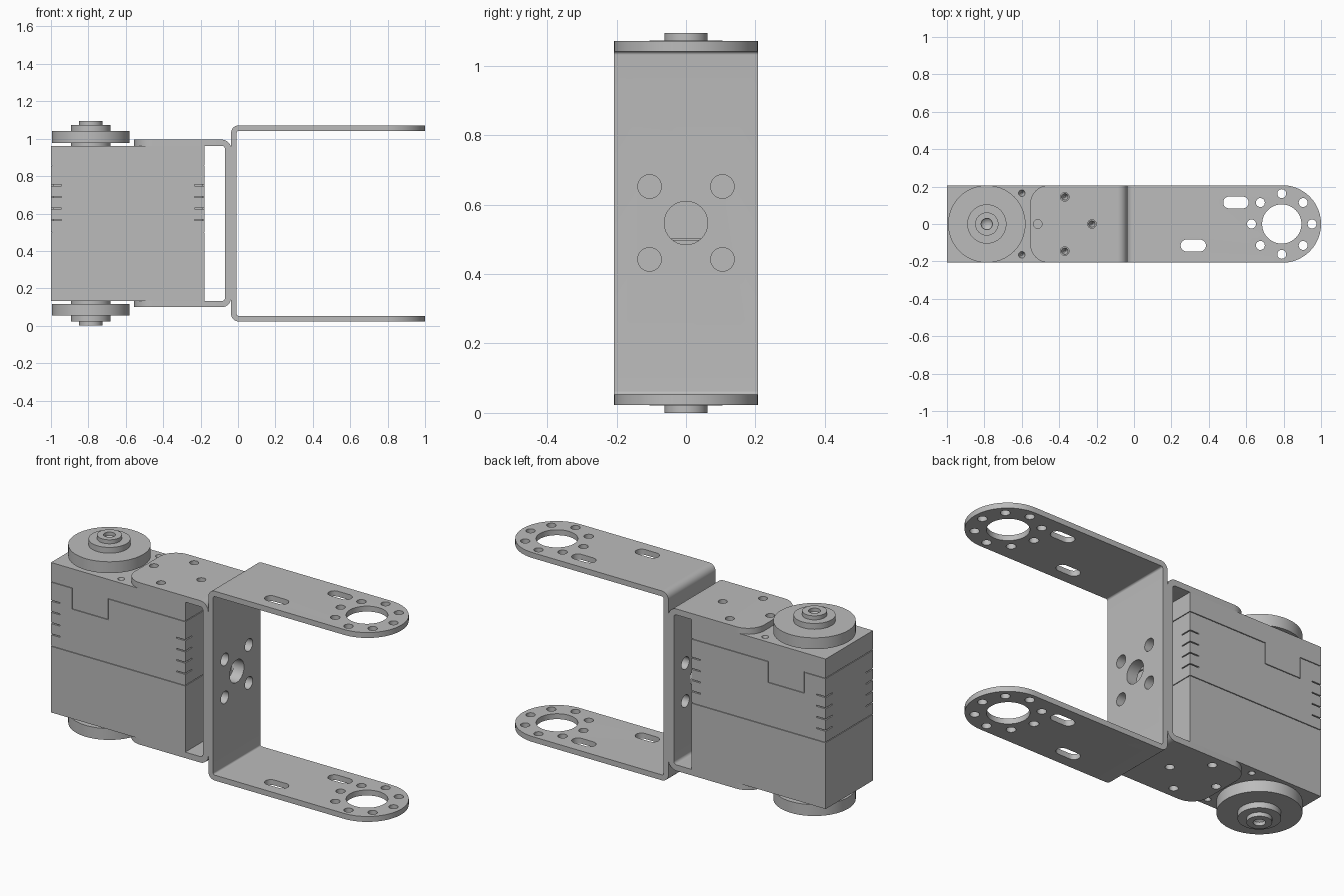
import bpy, bmesh, math
from mathutils import Matrix, Vector

cube = bpy.data.objects.get("Cube")
if cube:
    bpy.data.objects.remove(cube, do_unlink=True)

grey = bpy.data.materials.new("matte_grey")
grey.use_nodes = True
COLOUR = (0.5, 0.5, 0.5, 1)
grey.diffuse_color = COLOUR
grey.node_tree.nodes["Principled BSDF"].inputs["Base Color"].default_value = COLOUR

MID = 0.547      # mid height, everything mirrors about it
HALF = 0.207     # half depth
HORN_X = -0.787  # servo axis
EYE_X = 0.79     # bracket pivot axis


def to_object(bm, name):
    bmesh.ops.recalc_face_normals(bm, faces=bm.faces)
    mesh = bpy.data.meshes.new(name)
    bm.to_mesh(mesh)
    bm.free()
    mesh.materials.append(grey)
    ob = bpy.data.objects.new(name, mesh)
    bpy.context.collection.objects.link(ob)
    return ob


def add_box(bm, x0, x1, y0, y1, z0, z1):
    size = Matrix.Diagonal((x1 - x0, y1 - y0, z1 - z0, 1))
    centre = Matrix.Translation(((x0 + x1) / 2, (y0 + y1) / 2, (z0 + z1) / 2))
    bmesh.ops.create_cube(bm, size=1, matrix=centre @ size)


def add_cylinder(bm, centre, r, depth, axis="Z", r2=None, segments=32):
    turn = Matrix.Rotation(math.pi / 2, 4, "Y") if axis == "X" else Matrix()
    bmesh.ops.create_cone(bm, cap_ends=True, segments=segments, radius1=r,
                          radius2=r if r2 is None else r2, depth=depth,
                          matrix=Matrix.Translation(centre) @ turn)


def add_prism(bm, points, offset):
    face = bm.faces.new([bm.verts.new(p) for p in points])
    new = bmesh.ops.extrude_face_region(bm, geom=[face])["geom"]
    bmesh.ops.translate(bm, vec=offset, verts=[v for v in new if isinstance(v, bmesh.types.BMVert)])


def arc(cx, cy, r, start, end, steps=10):
    angles = [math.radians(start + (end - start) * i / steps) for i in range(steps + 1)]
    return [(cx + r * math.cos(a), cy + r * math.sin(a)) for a in angles]


def boolean(ob, bm, operation="DIFFERENCE"):
    cutter = to_object(bm, "cutter")
    cutter.hide_render = True
    mod = ob.modifiers.new("cut", "BOOLEAN")
    mod.operation, mod.solver, mod.object = operation, "EXACT", cutter
    mod.use_self = True
    bpy.context.view_layer.objects.active = ob
    bpy.ops.object.modifier_apply(modifier=mod.name)
    bpy.data.objects.remove(cutter, do_unlink=True)


def smooth(ob):
    bpy.ops.object.select_all(action="DESELECT")
    ob.select_set(True)
    bpy.context.view_layer.objects.active = ob
    bpy.ops.object.shade_smooth_by_angle(angle=math.radians(30))


def u_strip(name, back, tip, half_h, t, r):
    """Bent sheet strip: back is the outer x of its web, tip the end of its arms."""
    s = 1 if tip > back else -1
    c = back + s * r
    outer = arc(r, half_h - r, r, 90, 180) + arc(r, r - half_h, r, 180, 270)
    inner = arc(r, r - half_h, r - t, 270, 180) + arc(r, half_h - r, r - t, 180, 90)
    end = abs(tip - back)
    loop = [(end, half_h)] + outer + [(end, -half_h), (end, t - half_h)] + inner + [(end, half_h - t)]
    bm = bmesh.new()
    add_prism(bm, [(back + s * u, -HALF, MID + w) for u, w in loop], Vector((0, 2 * HALF, 0)))
    return to_object(bm, name)


def round_tip(ob, outline):
    bm = bmesh.new()
    add_prism(bm, [(x, y, -1) for x, y in outline], Vector((0, 0, 3)))
    boolean(ob, bm, "INTERSECT")


def web_holes(bm, x):
    add_cylinder(bm, (x, 0, MID), 0.0625, 0.1, "X")
    for y in (-0.105, 0.105):
        for z in (-0.105, 0.105):
            add_cylinder(bm, (x, y, MID + z), 0.034, 0.1, "X")


# Servo case with seams, corner vents and screw holes
X0, X1, CASE_H = -1.0, -0.178, 0.415
bm = bmesh.new()
add_box(bm, X0, X1, -HALF, HALF, MID - CASE_H, MID + CASE_H)
case = to_object(bm, "servo_case")
bm = bmesh.new()
SEAM, DEEP = 0.002, 0.005
TAB0, TAB1, TAB_Z, LID_Z, SPLIT_Z = -0.87, -0.65, 0.74, 0.855, 0.5
for side in (-1, 1):
    y0, y1 = sorted((side * (HALF - DEEP), side * (HALF + 0.02)))
    for a, b, z in ((X0 - 0.02, TAB0, LID_Z), (TAB0, TAB1, TAB_Z),
                    (TAB1, X1 + 0.02, LID_Z), (X0 - 0.02, X1 + 0.02, SPLIT_Z)):
        add_box(bm, a - SEAM, b + SEAM, y0, y1, z - SEAM, z + SEAM)
    for x in (TAB0, TAB1):
        add_box(bm, x - SEAM, x + SEAM, y0, y1, TAB_Z, LID_Z)
for x, s in ((X0, -1), (X1, 1)):
    x0, x1 = sorted((x - s * DEEP, x + s * 0.02))
    for z in (LID_Z, SPLIT_Z):
        add_box(bm, x0, x1, -HALF - 0.01, HALF + 0.01, z - SEAM, z + SEAM)
boolean(case, bm)
bm = bmesh.new()
for i in range(4):
    z = 0.565 + i * 0.062
    for x, s in ((X0, 1), (X1, -1)):
        for side in (-1, 1):
            xs = sorted((x - s * 0.02, x + s * 0.055))
            xd = sorted((x - s * 0.02, x + s * 0.01))
            ys = sorted((side * (HALF - 0.01), side * (HALF + 0.02)))
            yd = sorted((side * (HALF - 0.06), side * (HALF + 0.02)))
            add_box(bm, *xs, *ys, z - 0.003, z + 0.003)
            add_box(bm, *xd, *yd, z - 0.003, z + 0.003)
boolean(case, bm)
SCREWS = [(-0.37, -0.145), (-0.37, 0.145), (-0.225, 0)]
bm = bmesh.new()
for x, y in SCREWS + [(-0.6, -0.165), (-0.6, 0.165)]:
    for s in (-1, 1):
        r_low, r_high = (0.004, 0.021) if s > 0 else (0.021, 0.004)
        add_cylinder(bm, (x, y, MID + s * (CASE_H - 0.015)), r_low, 0.05, r2=r_high, segments=20)
boolean(case, bm)

# Output horn and idler horn, turned from one profile
HORN = [(0, 0.50), (0.03, 0.528), (0.03, 0.547), (0.062, 0.547), (0.062, 0.525),
        (0.105, 0.525), (0.105, 0.493), (HALF, 0.493), (HALF, 0.43),
        (0.105, 0.43), (0.105, 0.414), (0, 0.414)]
for name, s in (("output_horn", 1), ("idler_horn", -1)):
    bm = bmesh.new()
    verts = [bm.verts.new((HORN_X + r, 0, MID + s * h)) for r, h in HORN]
    edges = [bm.edges.new(pair) for pair in zip(verts, verts[1:])]
    bmesh.ops.spin(bm, geom=verts + edges, cent=(HORN_X, 0, 0), axis=(0, 0, 1),
                   angle=math.tau, steps=64)
    bmesh.ops.remove_doubles(bm, verts=bm.verts, dist=0.0001)
    smooth(to_object(bm, name))

# Inner bracket gripping the case
inner = u_strip("inner_bracket", -0.037, -0.555, 0.448, 0.033, 0.05)
round_tip(inner, [(0.1, -HALF - 0.01), (0.1, HALF + 0.01), (-0.455, HALF + 0.01), (-0.455, HALF)]
          + arc(-0.455, HALF - 0.1, 0.1, 95, 180) + arc(-0.455, 0.1 - HALF, 0.1, 180, 265)
          + [(-0.455, -HALF), (-0.455, -HALF - 0.01)])
bm = bmesh.new()
web_holes(bm, -0.055)
for x, y in SCREWS + [(-0.515, 0)]:
    for s in (-1, 1):
        add_cylinder(bm, (x, y, MID + s * 0.43), 0.023, 0.1, segments=24)
boolean(inner, bm)
smooth(inner)

# Outer fork bracket with rounded, perforated arms
fork = u_strip("outer_bracket", -0.037, 1.0, 0.524, 0.03, 0.04)
round_tip(fork, [(-0.1, HALF + 0.01), (-0.1, -HALF - 0.01), (1 - HALF, -HALF - 0.01)]
          + arc(1 - HALF, 0, HALF, -90, 90, 40) + [(1 - HALF, HALF + 0.01)])
bm = bmesh.new()
web_holes(bm, -0.02)
for s in (-1, 1):
    z = MID + s * 0.509
    add_cylinder(bm, (EYE_X, 0, z), 0.105, 0.1, segments=48)
    for x, y in arc(EYE_X, 0, 0.162, 0, 315, 7):
        add_cylinder(bm, (x, y, z), 0.024, 0.1, segments=24)
    for x, y in ((0.545, 0.115), (0.317, -0.115)):
        slot = arc(x + 0.036, y, 0.032, -90, 90) + arc(x - 0.036, y, 0.032, 90, 270)
        add_prism(bm, [(u, v, z - 0.05) for u, v in slot], Vector((0, 0, 0.1)))
boolean(fork, bm)
smooth(fork)
